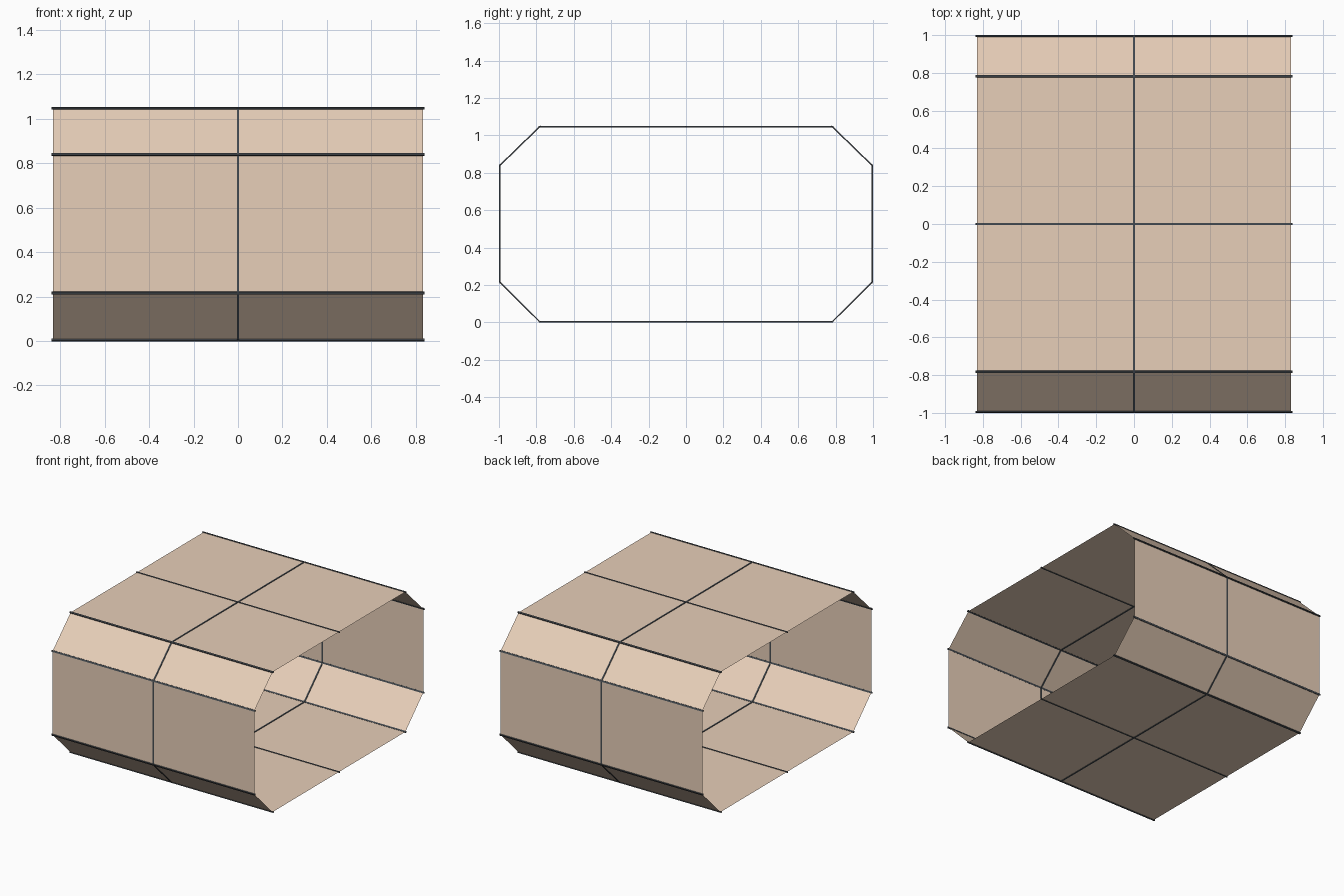
import bpy
from mathutils import Vector

if "Cube" in bpy.data.objects:
    bpy.data.objects.remove(bpy.data.objects["Cube"])

HALF = 0.832
shell = [(-0.782, 0.004), (0, 0.004), (0.782, 0.004), (0.995, 0.216), (0.995, 0.84),
         (0.782, 1.047), (0, 1.047), (-0.782, 1.047), (-0.995, 0.84), (-0.995, 0.216)]
N = len(shell)


def material(name, rgb):
    m = bpy.data.materials.new(name)
    m.diffuse_color = (*rgb, 1)
    m.use_nodes = True
    m.node_tree.nodes["Principled BSDF"].inputs["Base Color"].default_value = m.diffuse_color
    return m


def make(name, verts, faces, mat):
    me = bpy.data.meshes.new(name)
    me.from_pydata(verts, [], faces)
    me.materials.append(mat)
    ob = bpy.data.objects.new(name, me)
    bpy.context.collection.objects.link(ob)
    return ob


def normal(i):
    # outward direction at a profile corner, from its two neighbours
    t = Vector(shell[(i + 1) % N]) - Vector(shell[i])
    s = Vector(shell[i]) - Vector(shell[i - 1])
    d = t.normalized() + s.normalized()
    return Vector((d.y, -d.x)).normalized()


tan = material("panel_tan", (0.80, 0.62, 0.48))
dark = material("trim_dark", (0.06, 0.07, 0.08))

# open-ended octagonal sleeve, split along the middle
xs = (-HALF, 0, HALF)
verts = [(x, y, z) for x in xs for y, z in shell]
faces = [(k * N + i, k * N + (i + 1) % N, (k + 1) * N + (i + 1) % N, (k + 1) * N + i)
         for k in range(2) for i in range(N)]
sleeve = make("sleeve_panels", verts, [f[::-1] for f in faces], tan)

# thin trim strip along every fold and centre line
for i, p in enumerate(shell):
    n = normal(i)
    t = Vector((-n.y, n.x))
    width = 0.004 if abs(p[0]) < 0.01 else 0.006
    section = [Vector(p) + t * a * width + n * b * 0.004
               for a, b in ((-1, -1), (1, -1), (1, 1), (-1, 1))]
    v = [(x, q.x, q.y) for x in (-HALF - 0.007, HALF + 0.007) for q in section]
    f = [(j, j + 4, (j + 1) % 4 + 4, (j + 1) % 4) for j in range(4)]
    make("fold_strip", v, f + [(0, 1, 2, 3), (7, 6, 5, 4)], dark)

# trim ring around the middle
v = [(a * 0.005, *(Vector(p) + normal(i) * b * 0.004)) for i, p in enumerate(shell)
     for a, b in ((-1, -1), (1, -1), (1, 1), (-1, 1))]
f = [(i * 4 + j, i * 4 + (j + 1) % 4, (i + 1) % N * 4 + (j + 1) % 4, (i + 1) % N * 4 + j)
     for i in range(N) for j in range(4)]
make("middle_ring", v, f, dark)
